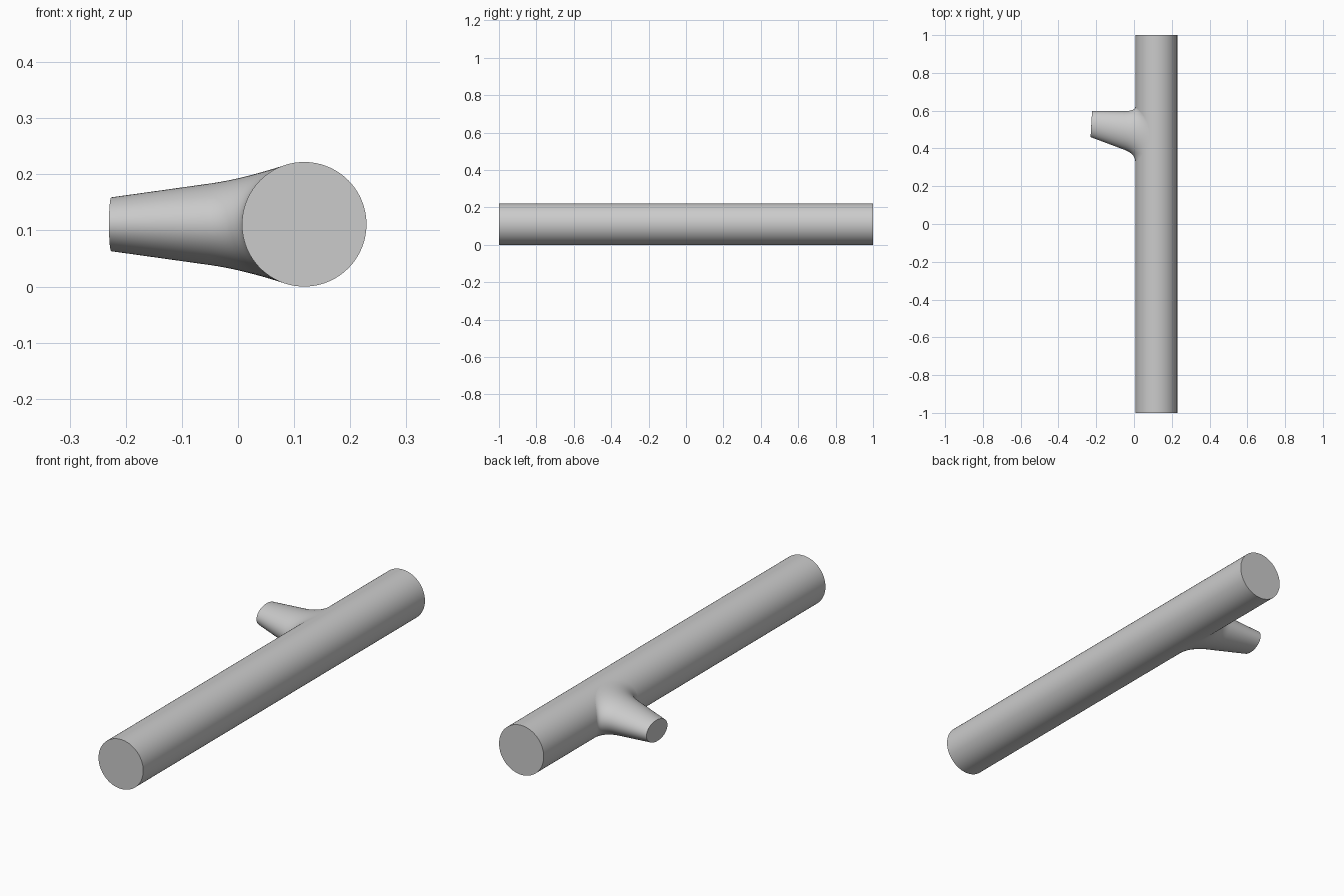
import bpy, bmesh
from math import sin, cos, pi, radians
from mathutils import Vector, Matrix

if "Cube" in bpy.data.objects:
    bpy.data.objects.remove(bpy.data.objects["Cube"])

R, CX, CZ = 0.111, 0.118, 0.111   # trunk radius and axis position
SIDES = 64


def finish(name, bm):
    bmesh.ops.recalc_face_normals(bm, faces=bm.faces)
    mesh = bpy.data.meshes.new(name)
    bm.to_mesh(mesh)
    bm.free()
    obj = bpy.data.objects.new(name, mesh)
    bpy.context.collection.objects.link(obj)
    bpy.ops.object.select_all(action='DESELECT')
    obj.select_set(True)
    bpy.context.view_layer.objects.active = obj
    bpy.ops.object.shade_smooth_by_angle(angle=radians(40))
    return obj


# Trunk: plain cylinder lying along y
bm = bmesh.new()
bmesh.ops.create_cone(bm, cap_ends=True, segments=96, radius1=R, radius2=R, depth=2.0,
                      matrix=Matrix.Translation((CX, 0, CZ)) @ Matrix.Rotation(pi / 2, 4, 'X'))
finish("trunk", bm)


# Branch: tapered elliptical stub, flared tangentially onto the trunk
def stub(x, t):
    upper = 0.598
    lower = 0.46 - 0.375 * (x + 0.23)
    height = 0.048 + 0.140 * (x + 0.226)
    return Vector((x, (upper + lower) / 2 + (upper - lower) / 2 * cos(t), CZ + height * sin(t)))


def profile(t):
    tip = stub(-0.226 + 0.004 * cos(t), t)
    start = stub(-0.05, t)
    # foot on the trunk surface, and the tangent plane there
    phi = radians(72) * sin(t)
    normal = Vector((-cos(phi), 0, sin(phi)))
    foot = Vector((CX, 0.475 + 0.148 * cos(t), CZ)) + normal * (R - 0.0001)
    # bend point: where the stub's straight side meets that plane
    d0, d1 = ((p - foot).dot(normal) for p in (tip, start))
    bend = tip.lerp(start, d0 / (d0 - d1))
    pts = [tip.lerp(start, i / 4) for i in range(4)]
    for i in range(17):
        u = i / 16
        pts.append(start * (1 - u) ** 2 + bend * 2 * u * (1 - u) + foot * u * u)
    return pts


bm = bmesh.new()
rows = [[bm.verts.new(p) for p in profile(2 * pi * k / SIDES)] for k in range(SIDES)]
for k in range(SIDES):
    a, b = rows[k], rows[(k + 1) % SIDES]
    for i in range(len(a) - 1):
        bm.faces.new((a[i], a[i + 1], b[i + 1], b[i]))
bm.faces.new([row[0] for row in rows])
branch = finish("branch_stub", bm)
